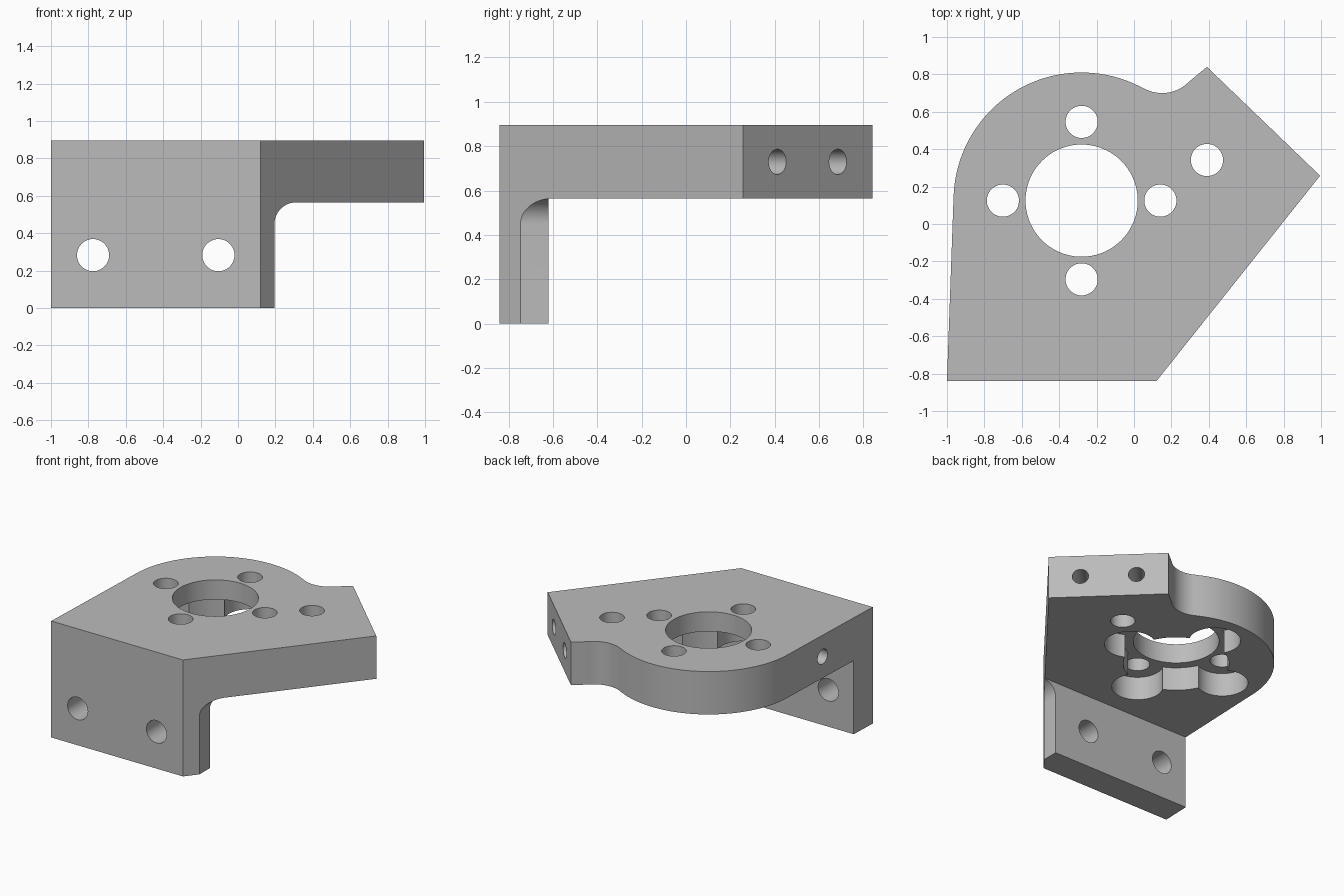
import bpy, bmesh, math
from mathutils import Vector

if "Cube" in bpy.data.objects:
    bpy.data.objects.remove(bpy.data.objects["Cube"])

grey = bpy.data.materials.new("plain_grey")
grey.diffuse_color = (0.5, 0.5, 0.5, 1)
grey.use_nodes = True
grey.node_tree.nodes["Principled BSDF"].inputs["Base Color"].default_value = grey.diffuse_color

TOP, UNDER = 0.895, 0.565      # plate faces
FLANGE_BACK = -0.62
HUB = (-0.28, 0.125)           # centre of the round opening


def arc(cx, cy, r, a0, a1, n):
    """Points on an arc, angles in degrees."""
    angles = [math.radians(a0 + (a1 - a0) * i / n) for i in range(n + 1)]
    return [(cx + r * math.cos(a), cy + r * math.sin(a)) for a in angles]


def prism(name, points, place, offset):
    """Extrude a 2D outline; place maps (u, v) to 3D."""
    bm = bmesh.new()
    face = bm.faces.new([bm.verts.new(place(u, v)) for u, v in points])
    res = bmesh.ops.extrude_face_region(bm, geom=[face])
    verts = [g for g in res["geom"] if isinstance(g, bmesh.types.BMVert)]
    bmesh.ops.translate(bm, verts=verts, vec=offset)
    bmesh.ops.recalc_face_normals(bm, faces=bm.faces)
    mesh = bpy.data.meshes.new(name)
    bm.to_mesh(mesh)
    bm.free()
    obj = bpy.data.objects.new(name, mesh)
    bpy.context.collection.objects.link(obj)
    return obj


def drill(name, start, direction, r, depth, n=48):
    """Cylinder cutter running from start along direction."""
    d = Vector(direction).normalized()
    bm = bmesh.new()
    bmesh.ops.create_cone(bm, cap_ends=True, segments=n, radius1=r, radius2=r, depth=depth)
    mesh = bpy.data.meshes.new(name)
    bm.to_mesh(mesh)
    bm.free()
    obj = bpy.data.objects.new(name, mesh)
    bpy.context.collection.objects.link(obj)
    obj.rotation_mode = 'QUATERNION'
    obj.rotation_quaternion = d.to_track_quat('Z', 'Y')
    obj.location = Vector(start) + d * depth / 2
    return obj


# Bracket body: full-height block from the plan outline
outline = [(-1, -0.84), (0.12, -0.84), (0.995, 0.258), (0.39, 0.84)]
outline += arc(0.15, 0.9, 0.2, 315, 241, 16)
outline += arc(*HUB, 0.685, 61, 178, 48)[1:]
bracket = prism("motor_bracket", outline, lambda x, y: (x, y, 0), (0, 0, TOP))
bracket.data.materials.append(grey)

cutters = []

# Space under the plate, behind the flange
cutters.append(prism("under_plate_cutter",
                     [(-2, -1), (2, -1), (2, UNDER), (-2, UNDER)],
                     lambda x, z: (x, FLANGE_BACK, z), (0, 3, 0)))

# Flange end with a rounded inner corner below the plate
R, END = 0.115, 0.195
notch = [(2, -1), (2, UNDER)] + arc(END + R, UNDER - R, R, 90, 180, 14) + [(END, -1)]
cutters.append(prism("flange_end_cutter", notch,
                     lambda x, z: (x, -1.2, z), (0, 1.2 + FLANGE_BACK + 0.05, 0)))

# Round opening with a wider recess from below
up = (0, 0, 1)
RECESS = 0.18
cutters.append(drill("opening_cutter", (*HUB, 0.2), up, 0.30, 1, 72))
cutters.append(drill("recess_cutter", (*HUB, 0.3), up, 0.37, UNDER + RECESS - 0.3, 72))

# Four bolt holes, each with a counterbore from below
for i in range(4):
    a = i * math.pi / 2
    x, y = HUB[0] + 0.421 * math.cos(a), HUB[1] + 0.421 * math.sin(a)
    cutters.append(drill("bolt_hole_cutter", (x, y, 0.2), up, 0.086, 1))
    cutters.append(drill("counterbore_cutter", (x, y, 0.3), up, 0.18, UNDER + RECESS - 0.3))

# Single plain hole near the angled end
cutters.append(drill("corner_hole_cutter", (0.39, 0.342, 0.2), up, 0.086, 1))

# Two holes through the flange
for x in (-0.775, -0.105):
    cutters.append(drill("flange_hole_cutter", (x, -1, 0.283), (0, 1, 0), 0.086, 0.6))

# Blind holes in the angled end face and in the left side
inward = Vector((-0.582, -0.605, 0)).normalized()
for x, y in ((0.835, 0.412), (0.552, 0.685)):
    cutters.append(drill("end_hole_cutter", Vector((x, y, 0.73)) - inward * 0.1,
                         inward, 0.057, 0.4, 32))
cutters.append(drill("side_hole_cutter", (-1.08, -0.26, 0.73), (1, 0, 0), 0.057, 0.4, 32))

for cutter in cutters:
    cutter.hide_render = True
    cutter.hide_set(True)
    mod = bracket.modifiers.new(cutter.name, 'BOOLEAN')
    mod.operation, mod.solver, mod.object = 'DIFFERENCE', 'EXACT', cutter

# Apply the cuts and remove the cutters
bpy.context.view_layer.objects.active = bracket
bracket.select_set(True)
for mod in list(bracket.modifiers):
    bpy.ops.object.modifier_apply(modifier=mod.name)
for cutter in cutters:
    bpy.data.objects.remove(cutter)
bpy.ops.object.shade_smooth_by_angle(angle=math.radians(30))
